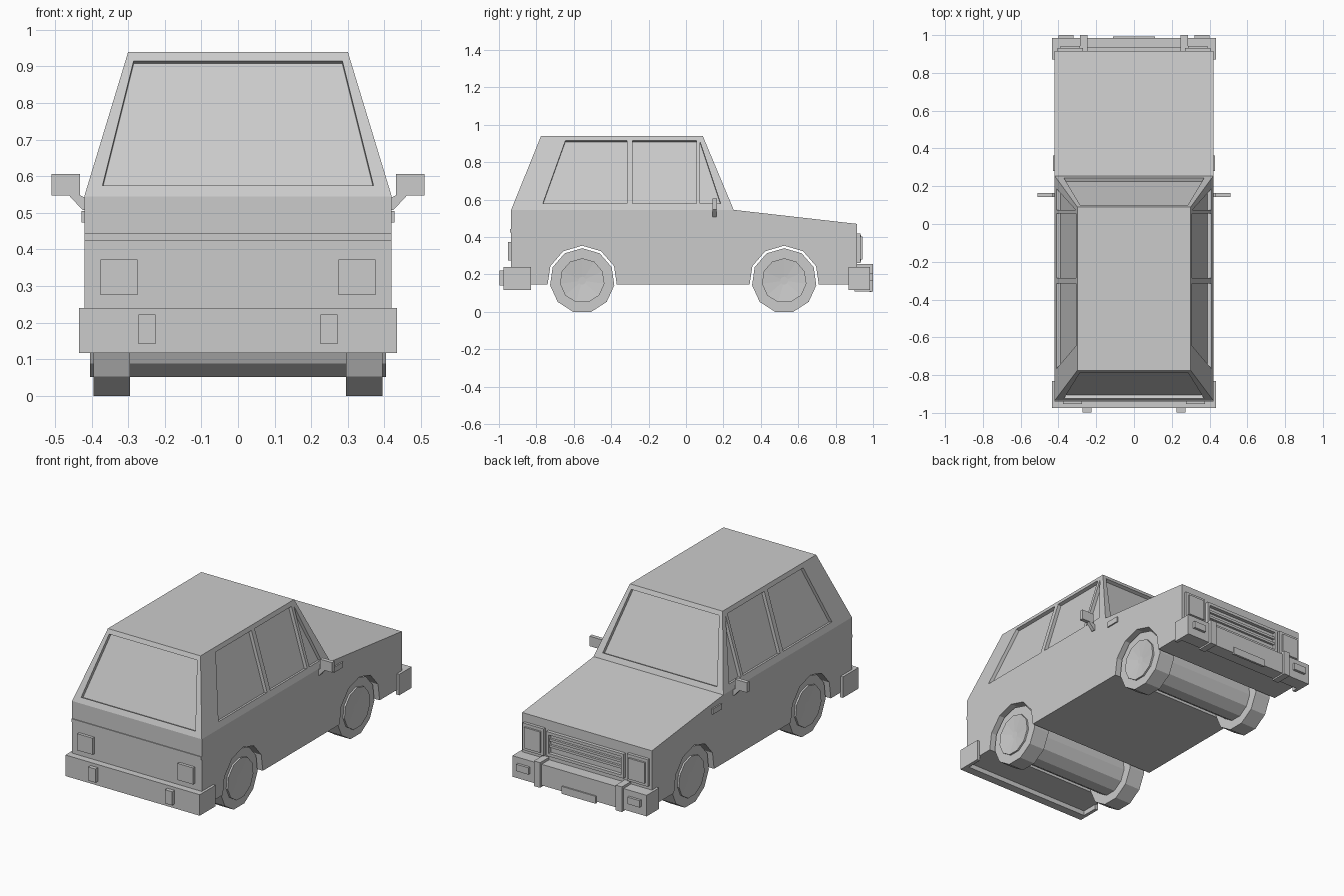
import bpy, bmesh, math
from mathutils import Vector

if "Cube" in bpy.data.objects:
    bpy.data.objects.remove(bpy.data.objects["Cube"])


def finish(name, bm):
    bmesh.ops.recalc_face_normals(bm, faces=bm.faces)
    me = bpy.data.meshes.new(name)
    bm.to_mesh(me)
    bm.free()
    ob = bpy.data.objects.new(name, me)
    bpy.context.collection.objects.link(ob)
    return ob


def add_loft(bm, a, b):
    """Closed solid between two matching rings; returns both caps."""
    va, vb = [bm.verts.new(p) for p in a], [bm.verts.new(p) for p in b]
    n = len(va)
    for i in range(n):
        j = (i + 1) % n
        bm.faces.new((va[i], va[j], vb[j], vb[i]))
    return [bm.faces.new(va), bm.faces.new(vb)]


def loft(name, a, b):
    bm = bmesh.new()
    add_loft(bm, a, b)
    return finish(name, bm)


def box(name, x, y, z):
    ring = [(x[0], y[0]), (x[1], y[0]), (x[1], y[1]), (x[0], y[1])]
    return loft(name, [(*p, z[0]) for p in ring], [(*p, z[1]) for p in ring])


def pair(name, x, y, z):
    box(name + "_right", x, y, z)
    box(name + "_left", (-x[0], -x[1]), y, z)


def polygon(cy, cz, r, ks, n=11):
    return [(cy - r * math.sin(2 * math.pi * k / n), cz + r * math.cos(2 * math.pi * k / n)) for k in ks]


AXLES, WZ, FLOOR = (-0.555, 0.525), 0.1666, 0.145

# Lower body: side profile with wheel arches
profile = [(-0.935, FLOOR)]
for cy in AXLES:
    arch = polygon(cy, WZ, 0.187, range(3, -4, -1))
    arch[0], arch[-1] = (arch[0][0], FLOOR), (arch[-1][0], FLOOR)
    profile += arch
profile += [(0.915, FLOOR), (0.915, 0.47), (0.255, 0.545), (-0.935, 0.545)]
loft("body", [(-0.42, *p) for p in profile], [(0.42, *p) for p in profile])

# Cabin: tapered block
Z0, Z1 = 0.545, 0.94
cabin = loft("cabin",
             [(-0.42, -0.935, Z0), (0.42, -0.935, Z0), (0.42, 0.255, Z0), (-0.42, 0.255, Z0)],
             [(-0.30, -0.775, Z1), (0.30, -0.775, Z1), (0.30, 0.09, Z1), (-0.30, 0.09, Z1)])


def slope(z, low, high):
    return low + (high - low) * (z - Z0) / (Z1 - Z0)


# Recessed windows cut into the cabin
cut = bmesh.new()


def window(pts, outward, depth=0.02):
    pts = [Vector(p) for p in pts]
    n = (pts[1] - pts[0]).cross(pts[2] - pts[0]).normalized()
    if n.dot(Vector(outward)) < 0:
        n = -n
    add_loft(cut, [p + n * 0.02 for p in pts], [p - n * depth for p in pts])


side_windows = [
    [(-0.765, 0.58), (-0.315, 0.58), (-0.315, 0.915), (-0.645, 0.915)],
    [(-0.285, 0.58), (0.055, 0.58), (0.055, 0.915), (-0.285, 0.915)],
    [(0.075, 0.58), (0.185, 0.58), (0.075, 0.91)],
]
for s in (1, -1):
    for w in side_windows:
        window([(s * slope(z, 0.42, 0.30), y, z) for y, z in w], (s, 0, 0))
glass = [(-0.37, 0.575), (0.37, 0.575), (0.285, 0.915), (-0.285, 0.915)]
window([(x, slope(z, -0.935, -0.775), z) for x, z in glass], (0, -1, 0))
window([(x, slope(z, 0.255, 0.09), z) for x, z in glass], (0, 1, 0))
cutter = finish("window_cutter", cut)
cutter.hide_render = True
mod = cabin.modifiers.new("windows", 'BOOLEAN')
mod.operation, mod.solver, mod.object = 'DIFFERENCE', 'EXACT', cutter
bpy.context.view_layer.objects.active = cabin
bpy.ops.object.modifier_apply(modifier=mod.name)
bpy.data.objects.remove(cutter)

# Wheels, with a thick axle drum ending in dished hubs
for label, cy in zip(("tail", "nose"), AXLES):
    ring = polygon(cy, WZ, 0.1735, range(11))
    for s, side in ((1, "right"), (-1, "left")):
        loft(f"{label}_tire_{side}", [(s * 0.295, *p) for p in ring], [(s * 0.395, *p) for p in ring])
    ring = polygon(cy, WZ, 0.12, range(11))
    bm = bmesh.new()
    caps = add_loft(bm, [(-0.405, *p) for p in ring], [(0.405, *p) for p in ring])
    for v in bmesh.ops.poke(bm, faces=caps)["verts"]:
        v.co.x *= 0.97
    finish(f"{label}_axle_hubs", bm)

# Wrap-around bumpers
for name, end, out, inner in (("tail_bumper", -0.83, -0.975, -0.925), ("nose_bumper", 0.87, 0.985, 0.905)):
    half = [(0.435, out), (0.435, end), (0.415, end), (0.415, inner)]
    ring = half + [(-x, y) for x, y in reversed(half)]
    loft(name, [(*p, 0.117) for p in ring], [(*p, 0.24) for p in ring])

# Tail details
pair("tail_bumper_guard", (0.225, 0.272), (-0.997, -0.97), (0.142, 0.222))
pair("tail_light", (0.275, 0.375), (-0.952, -0.93), (0.275, 0.372))
box("tail_trim", (-0.42, 0.42), (-0.94, -0.93), (0.425, 0.443))

# Nose details
pair("nose_bumper_guard", (0.245, 0.285), (0.9, 1.0), (0.108, 0.255))
pair("bumper_indicator", (0.32, 0.4), (0.98, 1.0), (0.165, 0.205))
pair("headlight_housing", (0.27, 0.405), (0.91, 0.932), (0.262, 0.42))
pair("headlight_lens", (0.285, 0.39), (0.93, 0.943), (0.28, 0.402))
box("plate", (-0.11, 0.11), (0.98, 0.993), (0.107, 0.15))
box("grille_top", (-0.25, 0.25), (0.91, 0.935), (0.395, 0.412))
box("grille_bottom", (-0.25, 0.25), (0.91, 0.935), (0.27, 0.287))
pair("grille_side", (0.235, 0.25), (0.91, 0.935), (0.287, 0.395))
for i in range(2):
    z = 0.32 + i * 0.036
    box(f"grille_slat_{i}", (-0.235, 0.235), (0.91, 0.928), (z, z + 0.014))

# Side repeaters and door mirrors
pair("side_indicator", (0.41, 0.428), (0.28, 0.362), (0.473, 0.505))
pair("door_mirror", (0.432, 0.51), (0.142, 0.165), (0.548, 0.606))
for s, side in ((1, "right"), (-1, "left")):
    arm = [(0.415, 0.508), (0.425, 0.508), (0.464, 0.55), (0.435, 0.55), (0.415, 0.54)]
    loft(f"mirror_arm_{side}", [(s * x, 0.143, z) for x, z in arm], [(s * x, 0.164, z) for x, z in arm])
